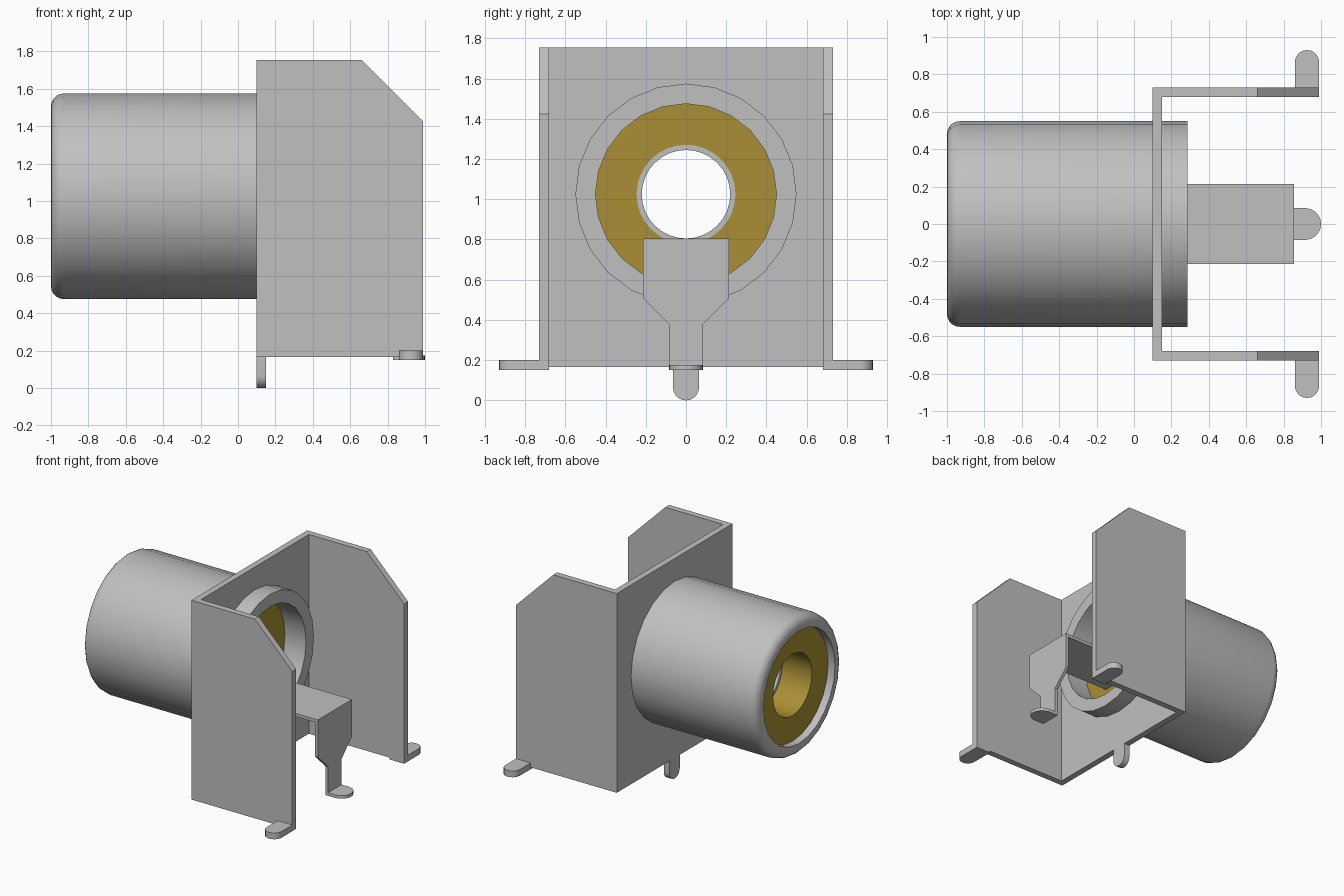
import bpy, bmesh, math
from mathutils import Vector
from mathutils.geometry import tessellate_polygon

if "Cube" in bpy.data.objects:
    bpy.data.objects.remove(bpy.data.objects["Cube"])

CZ = 1.025  # height of the barrel axis


def material(name, col):
    m = bpy.data.materials.new(name)
    m.diffuse_color = (*col, 1)
    m.use_nodes = True
    m.node_tree.nodes["Principled BSDF"].inputs["Base Color"].default_value = m.diffuse_color
    return m


METAL = material("light grey metal", (0.53, 0.53, 0.53))
GOLD = material("dark yellow plastic", (0.40, 0.275, 0.035))


def make(name, verts, faces, mat, angle):
    me = bpy.data.meshes.new(name)
    me.from_pydata(verts, [], faces)
    bm = bmesh.new()
    bm.from_mesh(me)
    bmesh.ops.recalc_face_normals(bm, faces=bm.faces)
    bm.to_mesh(me)
    bm.free()
    me.materials.append(mat)
    ob = bpy.data.objects.new(name, me)
    bpy.context.collection.objects.link(ob)
    bpy.ops.object.select_all(action='DESELECT')
    ob.select_set(True)
    bpy.context.view_layer.objects.active = ob
    bpy.ops.object.shade_smooth_by_angle(angle=math.radians(angle))
    return ob


def prism(name, axis, lo, hi, outline, hole=None, mat=METAL):
    """Extrude a 2D outline (optionally with a hole) along the given axis."""
    loops = [outline] + ([hole] if hole else [])
    flat = [p for l in loops for p in l]
    n = len(flat)

    def place(p, d):
        v = list(p)
        v.insert("xyz".index(axis), d)
        return v

    verts = [place(p, lo) for p in flat] + [place(p, hi) for p in flat]
    tris = tessellate_polygon([[Vector((*p, 0)) for p in l] for l in loops])
    faces = [tuple(t) for t in tris] + [tuple(i + n for i in t) for t in tris]
    start = 0
    for l in loops:
        for i in range(len(l)):
            a, b = start + i, start + (i + 1) % len(l)
            faces.append((a, b, b + n, a + n))
        start += len(l)
    return make(name, verts, faces, mat, 25)


def lathe(name, profile, mat, seg=24):
    """Revolve a closed (x, radius) profile round the barrel axis."""
    k = len(profile)
    verts = []
    for s in range(seg):
        a = 2 * math.pi * s / seg
        verts += [(x, r * math.cos(a), CZ + r * math.sin(a)) for x, r in profile]
    faces = [(s * k + i, s * k + (i + 1) % k,
              (s + 1) % seg * k + (i + 1) % k, (s + 1) % seg * k + i)
             for s in range(seg) for i in range(k)]
    return make(name, verts, faces, mat, 30)


def arc(cx, cy, r, a0, a1, n=10):
    return [(cx + r * math.cos(math.radians(a0 + (a1 - a0) * i / n)),
             cy + r * math.sin(math.radians(a0 + (a1 - a0) * i / n)))
            for i in range(n + 1)]


# Outer barrel with rounded front lip
lathe("barrel", [(0.285, 0.45), (0.285, 0.55)]
      + arc(-0.93, 0.48, 0.07, 90, 180, 5) + [(-1.0, 0.45)], METAL)

# Insulator core and centre contact tube
lathe("insulator", [(-0.94, 0.245), (-0.94, 0.4505), (0.1, 0.4505), (0.1, 0.245)],
      GOLD)
lathe("contact_tube", [(-0.68, 0.22), (-0.68, 0.246), (0.105, 0.246), (0.105, 0.22)],
      METAL, 32)

# Bracket: back plate with barrel opening, two chamfered sides
hole = [(0.5 * math.cos(i * math.pi / 12), CZ + 0.5 * math.sin(i * math.pi / 12))
        for i in range(24)]
prism("bracket_plate", "x", 0.1, 0.15,
      [(-0.68, 0.165), (0.68, 0.165), (0.68, 1.755), (-0.68, 1.755)], hole)
for side, s in (("left", 1), ("right", -1)):
    prism("bracket_side_" + side, "y", s * 0.68, s * 0.73,
          [(0.1, 0.165), (0.99, 0.165), (0.99, 1.425), (0.66, 1.755), (0.1, 1.755)])
    # Rounded solder foot under the free end of each side
    prism("side_foot_" + side, "z", 0.15, 0.2,
          [(0.99, s * 0.68)] + [(x, s * y) for x, y in arc(0.925, 0.865, 0.065, 0, 180)]
          + [(0.86, s * 0.68)])

# Locating pin below the plate
prism("plate_pin", "x", 0.1, 0.15,
      [(0.065, 0.17)] + arc(0, 0.065, 0.065, 0, -180) + [(-0.065, 0.17)])

# Centre contact: horizontal strip, tapered drop, rounded foot
prism("contact_strip", "z", 0.78, 0.805,
      [(0.1, -0.215), (0.855, -0.215), (0.855, 0.215), (0.1, 0.215)])
prism("contact_drop", "x", 0.83, 0.855,
      [(-0.215, 0.804), (-0.215, 0.51), (-0.085, 0.38), (-0.085, 0.15),
       (0.085, 0.15), (0.085, 0.38), (0.215, 0.51), (0.215, 0.804)])
prism("contact_foot", "z", 0.15, 0.175,
      [(0.84, -0.085)] + arc(0.915, 0, 0.085, -90, 90) + [(0.84, 0.085)])
